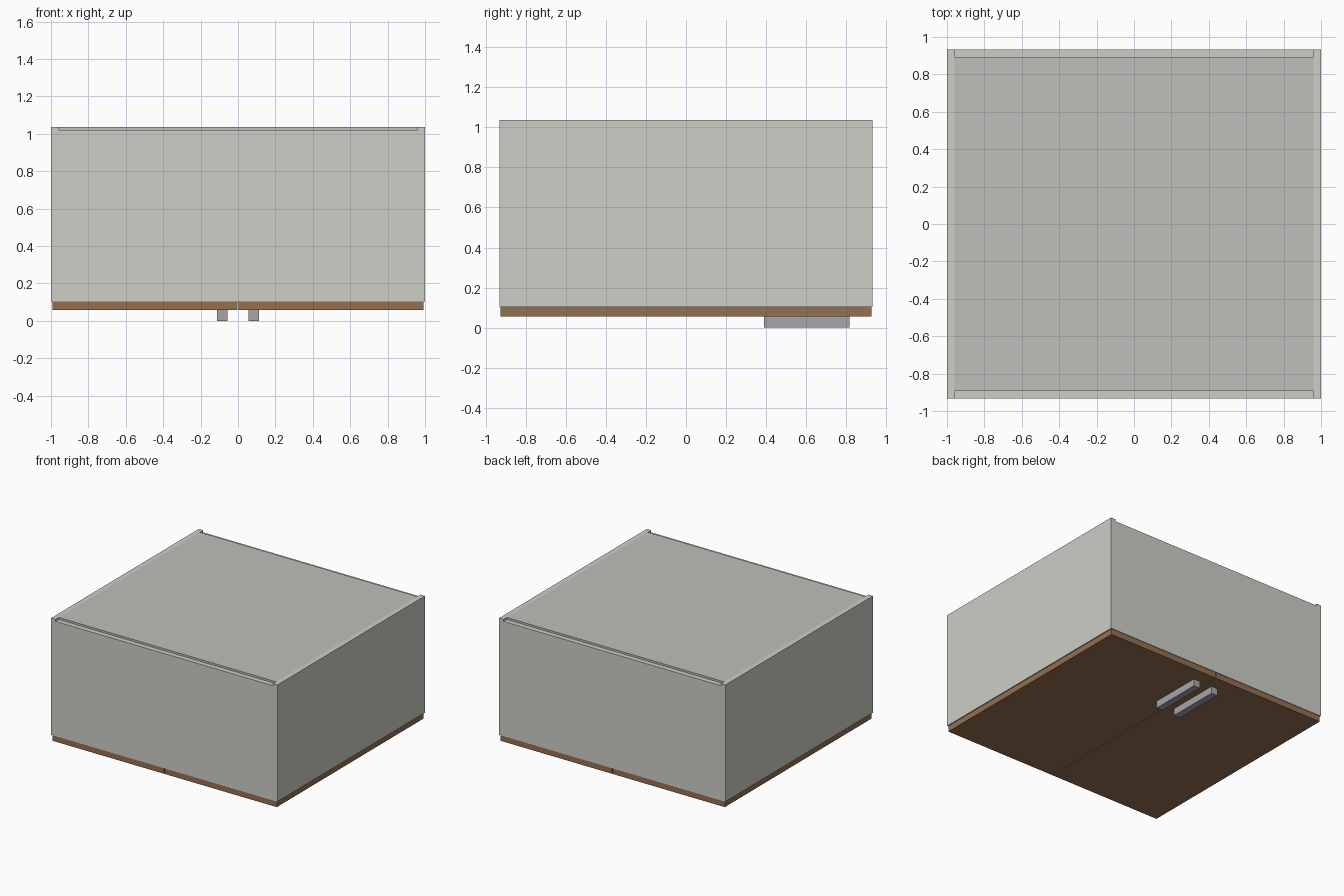
import bpy

if "Cube" in bpy.data.objects:
    bpy.data.objects.remove(bpy.data.objects["Cube"])

def material(name, rgb):
    m = bpy.data.materials.new(name)
    m.diffuse_color = (*rgb, 1)
    m.use_nodes = True
    m.node_tree.nodes["Principled BSDF"].inputs["Base Color"].default_value = m.diffuse_color
    return m

def box(name, x, y, z, mat=None):
    """Axis-aligned box from (min, max) ranges."""
    bpy.ops.mesh.primitive_cube_add(size=1)
    o = bpy.context.object
    o.name = name
    o.location = [(a + b) / 2 for a, b in (x, y, z)]
    o.scale = [b - a for a, b in (x, y, z)]
    bpy.ops.object.transform_apply(location=True, rotation=False, scale=True)
    if mat:
        o.data.materials.append(mat)
    return o

def span(a, b, s):
    return (a, b) if s > 0 else (-b, -a)

body = material("carcass_grey", (0.62, 0.62, 0.58))
back = material("back_panel_grey", (0.52, 0.52, 0.49))
wood = material("door_wood", (0.30, 0.16, 0.08))
metal = material("handle_metal", (0.38, 0.38, 0.41))

W, H, T = 1.0, 0.932, 0.04      # half width, half height, board thickness
Z0, Z1 = 0.104, 1.037           # carcass depth range (cabinet lies on its doors)
STEP = 0.016                    # end boards stop short of the back panel

for s, side in ((-1, "left"), (1, "right")):
    # full-depth side boards
    box(f"{side}_side_board", span(W - T, W, s), (-H, H), (Z0, Z1), body)
    # doors with a thin gap in the middle
    box(f"{side}_door", span(0.003, 0.992, s), (-0.927, 0.927), (0.057, Z0), wood)
    # bar handles
    box(f"{side}_handle", span(0.056, 0.112, s), (0.39, 0.815), (0, 0.057), metal)

# end boards between the sides
for s, end in ((-1, "bottom"), (1, "top")):
    box(f"{end}_board", (-W + T, W - T), span(H - T, H, s), (Z0, Z1 - STEP), body)

# back panel, flush with the side boards
box("back_panel", (-W + T, W - T), (-H + T, H - T), (Z1 - 2 * STEP, Z1), back)
